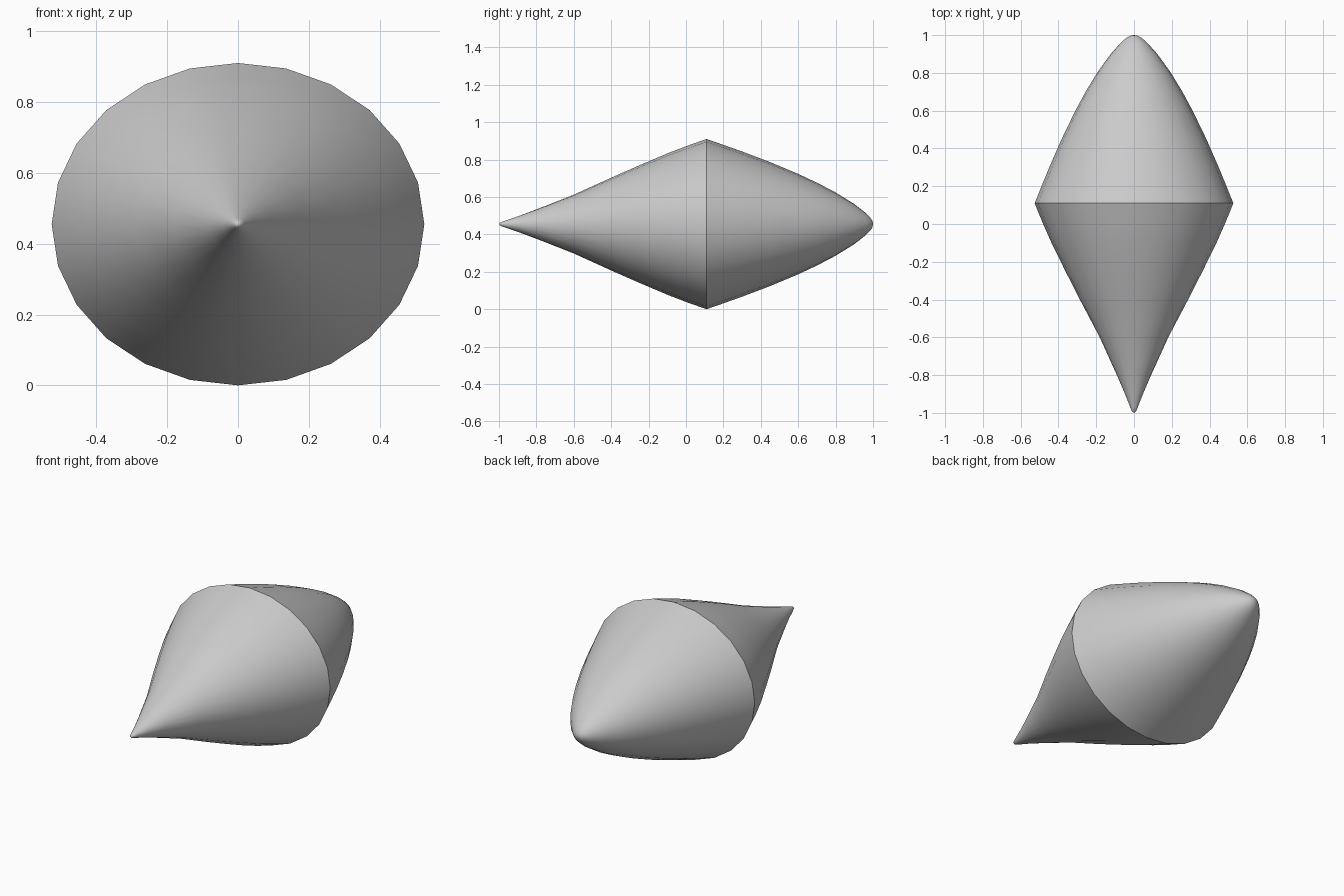
import bpy, bmesh, math

cube = bpy.data.objects.get("Cube")
if cube:
    bpy.data.objects.remove(cube)

SIDES = 24
RX, RZ = 0.526, 0.455      # half width and half height at the rim
RIM_Y = 0.11

# Sections as (y, fraction of the rim size), from the tip to the rim
front_profile = [(-1.0, 0.0), (-0.992, 0.02), (-0.97, 0.038), (-0.9, 0.09),
                 (-0.8, 0.172), (-0.6, 0.345), (-0.4, 0.545), (-0.25, 0.69),
                 (-0.1, 0.83), (0.0, 0.915), (RIM_Y, 1.0)]
back_profile = [(1.0, 0.0), (0.997, 0.035), (0.985, 0.078), (0.96, 0.132),
                (0.9, 0.235), (0.8, 0.372), (0.7, 0.487), (0.6, 0.59),
                (0.45, 0.728), (0.3, 0.853), (0.2, 0.931), (RIM_Y, 1.0)]

grey = bpy.data.materials.new("light grey")
grey.use_nodes = True
grey.diffuse_color = (0.6, 0.6, 0.6, 1)
grey.node_tree.nodes["Principled BSDF"].inputs["Base Color"].default_value = (0.6, 0.6, 0.6, 1)


def ring(bm, y, size):
    """One elliptical section, or a single point at a tip."""
    if size == 0:
        return [bm.verts.new((0, y, RZ))] * SIDES
    angles = [math.tau * i / SIDES for i in range(SIDES)]
    return [bm.verts.new((RX * size * math.sin(a), y, RZ + RZ * size * math.cos(a)))
            for a in angles]


# Both halves share the rim
bm = bmesh.new()
sections = front_profile + back_profile[-2::-1]
rings = [ring(bm, y, size) for y, size in sections]
for a, b in zip(rings, rings[1:]):
    for i in range(SIDES):
        j = (i + 1) % SIDES
        bm.faces.new(dict.fromkeys((a[i], a[j], b[j], b[i])))
bmesh.ops.recalc_face_normals(bm, faces=bm.faces)

# Smooth all over, with a sharp crease round the rim
for face in bm.faces:
    face.smooth = True
for edge in bm.edges:
    edge.smooth = any(abs(v.co.y - RIM_Y) > 0.001 for v in edge.verts)

mesh = bpy.data.meshes.new("pointed_body")
bm.to_mesh(mesh)
bm.free()
mesh.materials.append(grey)
body = bpy.data.objects.new("pointed_body", mesh)
bpy.context.collection.objects.link(body)
